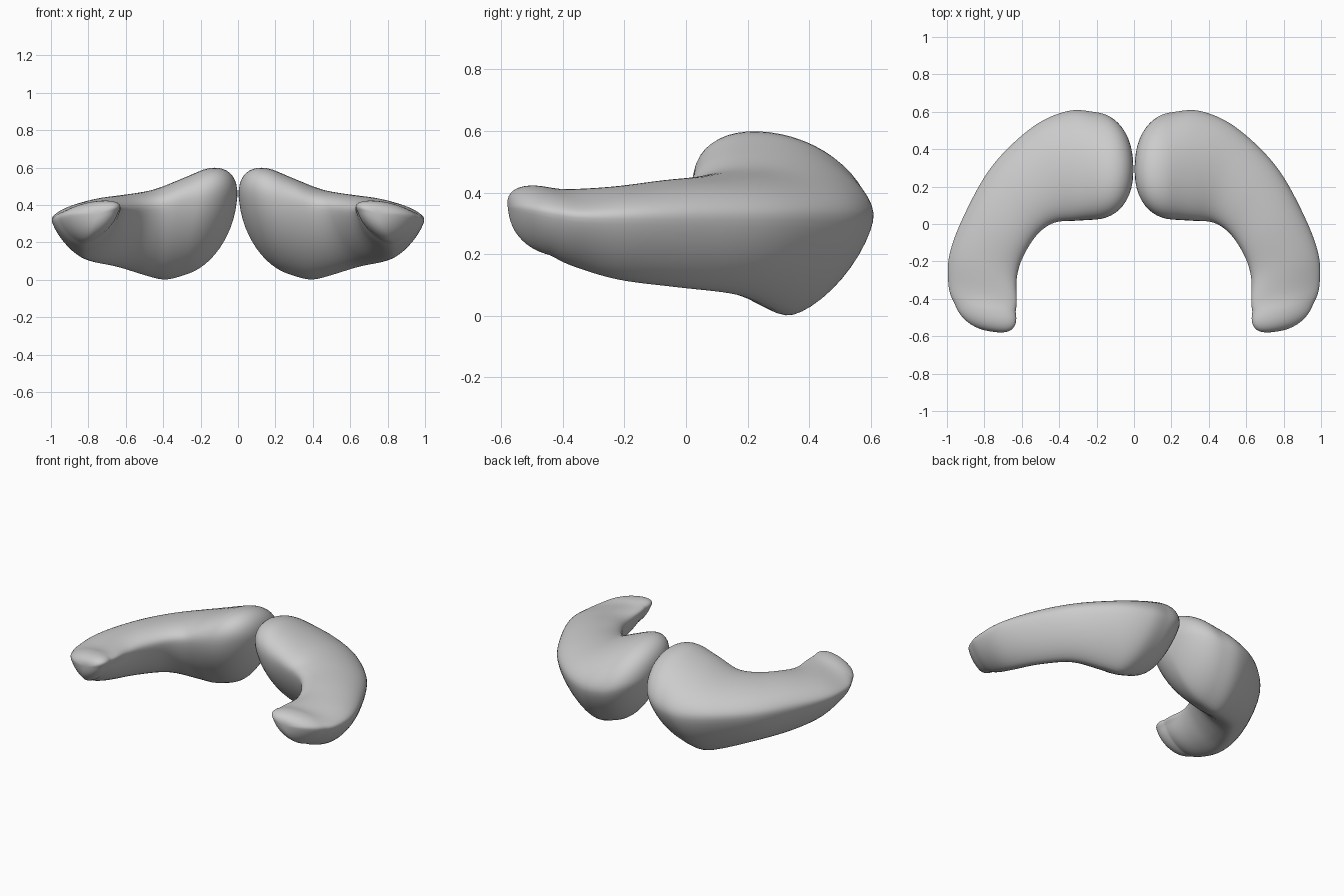
import bpy
import math
from mathutils import Vector

cube = bpy.data.objects.get("Cube")
if cube:
    bpy.data.objects.remove(cube)

mat = bpy.data.materials.new("light grey")
mat.use_nodes = True
grey = (0.6, 0.6, 0.6, 1)
mat.diffuse_color = grey
mat.node_tree.nodes["Principled BSDF"].inputs["Base Color"].default_value = grey

# Cross-sections along the crescent: inner edge, outer edge, top, keel
STATIONS = [
    [(.21, .025, .41), (.21, .603, .34), (.18, .27, .59), (.26, .33, .03)],
    [(.32, .017, .40), (.35, .61, .33), (.31, .28, .535), (.38, .33, -.003)],
    [(.43, .005, .38), (.54, .525, .33), (.46, .25, .48), (.48, .29, .015)],
    [(.52, -.06, .37), (.755, .32, .33), (.61, .13, .455), (.64, .17, .065)],
    [(.595, -.18, .36), (.90, .07, .33), (.72, -.04, .44), (.76, -.03, .09)],
    [(.63, -.29, .35), (.99, -.16, .33), (.77, -.22, .42), (.82, -.22, .115)],
    [(.638, -.41, .36), (.995, -.34, .33), (.75, -.38, .41), (.82, -.37, .16)],
    [(.645, -.47, .36), (.96, -.43, .34), (.74, -.46, .42), (.82, -.44, .195)],
]
SIDES, STEPS, CAP_STEPS = 48, 8, 12


def spline(a, b, c, d, t):
    return (b * 2 + (c - a) * t + (a * 2 - b * 5 + c * 4 - d) * t * t
            + (b * 3 - a - c * 3 + d) * t ** 3) / 2


def ring(inner, outer, top, keel):
    """Rounded wedge: full above the rim, tapering to the keel."""
    mid = (inner + outer) / 2
    pts = []
    for k in range(SIDES):
        a = 2 * math.pi * k / SIDES
        c, s = math.cos(a), math.sin(a)
        power = 0.97 if s > 0 else 1.4 if c > 0 else 1.2
        side = (outer if c > 0 else inner) - mid
        rise = (top if s > 0 else keel) - mid
        pts.append(mid + side * abs(c) ** power + rise * abs(s) ** power)
    return pts


def cap(base, tip, bluntness):
    """Rings shrinking in a rounded dome from the base to the tip."""
    centre = sum(base, Vector()) / len(base)
    rings = []
    for k in range(1, CAP_STEPS):
        a = math.pi / 2 * k / CAP_STEPS
        size, along = math.cos(a) ** bluntness, math.sin(a)
        rings.append([centre + (p - centre) * size + (tip - centre) * along
                      for p in base])
    return rings


def crescent(name, sign):
    st = [[Vector(p) for p in s] for s in STATIONS]
    rings = []
    for i in range(len(st) - 1):
        near = [st[max(i - 1, 0)], st[i], st[i + 1], st[min(i + 2, len(st) - 1)]]
        for k in range(STEPS):
            rings.append(ring(*[spline(*[n[j] for n in near], k / STEPS)
                                for j in range(4)]))
    rings.append(ring(*st[-1]))
    # Rounded ends
    back_tip, front_tip = Vector((.005, .30, .41)), Vector((.75, -.578, .35))
    rings = cap(rings[0], back_tip, 0.9)[::-1] + rings + cap(rings[-1], front_tip, 0.8)

    verts = [p for r in rings for p in r] + [back_tip, front_tip]
    verts = [(p.x * sign, p.y, p.z) for p in verts]
    n, last = len(rings), (len(rings) - 1) * SIDES
    faces = []
    for k in range(SIDES):
        m = (k + 1) % SIDES
        for r in range(n - 1):
            a, b = r * SIDES, (r + 1) * SIDES
            faces.append((a + k, a + m, b + m, b + k))
        faces.append((n * SIDES, m, k))
        faces.append((n * SIDES + 1, last + k, last + m))
    if sign > 0:
        faces = [f[::-1] for f in faces]
    mesh = bpy.data.meshes.new(name)
    mesh.from_pydata(verts, [], faces)
    mesh.materials.append(mat)
    for f in mesh.polygons:
        f.use_smooth = True
    obj = bpy.data.objects.new(name, mesh)
    bpy.context.collection.objects.link(obj)
    # Soften the surface
    smooth = obj.modifiers.new("soften", 'SMOOTH')
    smooth.factor, smooth.iterations = 0.5, 8


crescent("left_crescent", 1)
crescent("right_crescent", -1)
